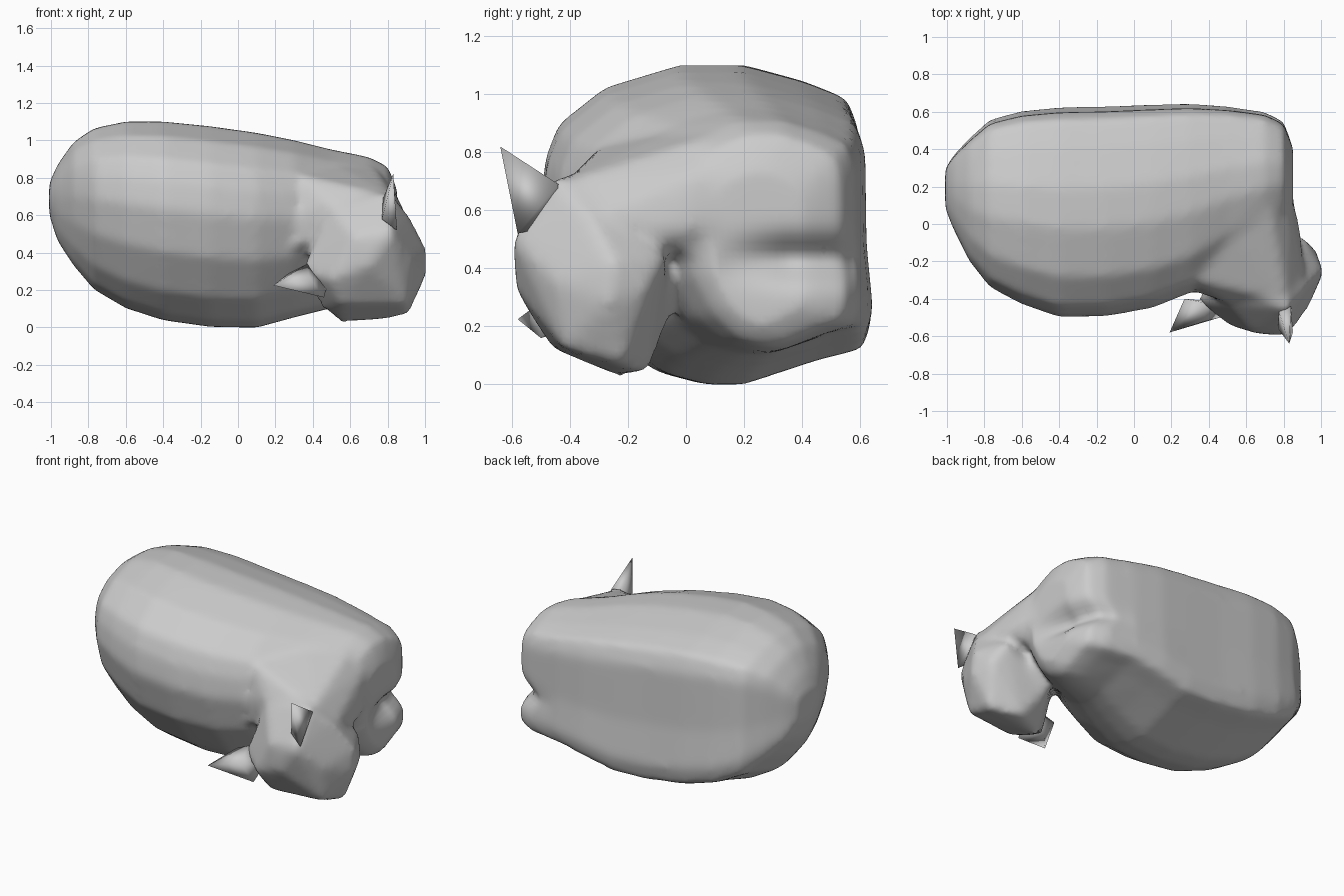
import bpy, bmesh, math
from mathutils import Vector

if "Cube" in bpy.data.objects:
    bpy.data.objects.remove(bpy.data.objects["Cube"])

# full body cross-section (y, z), flat on the back side
PROFILE = [(-.50, .62), (-.485, .77), (-.44, .89), (-.28, 1.02), (-.02, 1.1), (.2, 1.1),
           (.42, 1.04), (.57, .98), (.61, .87), (.615, .5), (.64, .24), (.61, .13),
           (.45, .09), (.18, 0), (.05, 0), (-.1, .04), (-.27, .16), (-.43, .38)]
# x, ymin, ymax, zmin, zmax
STATIONS = [(-1.01, .08, .30, .60, .77), (-.965, -.03, .37, .46, .87), (-.88, -.2, .46, .33, .99),
            (-.77, -.34, .56, .2, 1.065), (-.6, -.43, .605, .1, 1.1), (-.4, -.5, .625, .035, 1.1),
            (-.15, -.495, .63, .0, 1.075), (.1, -.45, .64, -.005, 1.04), (.3, -.37, .645, .05, 1.0),
            (.5, -.22, .63, .1, .95), (.7, -.1, .60, .11, .91), (.8, -.02, .55, .13, .86),
            (.85, .07, .42, .2, .74)]
HEAD = [(.45, -.3, .1), (.55, -.22, .02), (.91, -.22, .06), (.75, -.13, .04), (.55, -.46, .12),
        (.9, -.42, .12), (1.01, -.27, .28), (1.01, -.25, .42), (.97, -.13, .32), (.93, -.45, .35),
        (.91, -.07, .44), (.91, -.35, .61), (.5, -.54, .25), (.7, -.59, .33), (.82, -.6, .5),
        (.63, -.58, .48), (.34, -.41, .3), (.82, -.45, .72), (.5, -.43, .64), (.45, -.15, .5),
        (.6, -.05, .25), (.55, -.3, .74)]
NECK = [(.82, -.42, .7), (.5, -.42, .66), (.32, -.36, .6), (.3, -.3, .82), (.6, -.14, .83),
        (.72, .15, .88), (.83, .12, .75), (.86, .1, .55), (.9, -.08, .52), (.91, -.3, .58),
        (.3, -.34, .42), (.5, .1, .45), (.35, .1, .95), (.8, .05, .42)]


def ring(bm, st):
    x, y0, y1, z0, z1 = st
    return [bm.verts.new((x, y0 + (y + .5) / 1.14 * (y1 - y0), z0 + z / 1.1 * (z1 - z0)))
            for y, z in PROFILE]


def add_hull(bm, points):
    part = bmesh.new()
    for p in points:
        part.verts.new(p)
    res = bmesh.ops.convex_hull(part, input=part.verts)
    junk = [e for e in res["geom_interior"] + res["geom_unused"] if isinstance(e, bmesh.types.BMVert)]
    if junk:
        bmesh.ops.delete(part, geom=list(set(junk)), context='VERTS')
    bmesh.ops.recalc_face_normals(part, faces=part.faces)
    me = bpy.data.meshes.new("part")
    part.to_mesh(me)
    part.free()
    bm.from_mesh(me)
    bpy.data.meshes.remove(me)


def make_object(bm, name):
    me = bpy.data.meshes.new(name)
    bm.to_mesh(me)
    bm.free()
    ob = bpy.data.objects.new(name, me)
    bpy.context.collection.objects.link(ob)
    return ob


# curled body loft plus head and neck masses
bm = bmesh.new()
rings = [ring(bm, s) for s in STATIONS]
n = len(PROFILE)
for a, b in zip(rings, rings[1:]):
    for i in range(n):
        bm.faces.new((a[i], a[(i + 1) % n], b[(i + 1) % n], b[i]))
bm.faces.new(rings[0])
bm.faces.new(rings[-1])
bmesh.ops.recalc_face_normals(bm, faces=bm.faces)
add_hull(bm, HEAD)
add_hull(bm, NECK)
body = make_object(bm, "curled_body")

# fuse the masses into one soft skin
m = body.modifiers.new("fuse", 'REMESH')
m.mode = 'VOXEL'
m.voxel_size = .025
m = body.modifiers.new("soften", 'SMOOTH')
m.factor = .5
m.iterations = 8
dg = bpy.context.evaluated_depsgraph_get()
skin = bpy.data.meshes.new_from_object(body.evaluated_get(dg))
body.modifiers.clear()
body.data = skin

# crease between shoulder and folded leg
for v in skin.vertices:
    if v.co.x > .5 and v.co.y > .1:
        side = min(1, (v.co.y - .1) / .25)
        w = math.exp(-((v.co.z - .43) / .07) ** 2) * side
        v.co.x -= .09 * w * min(1, (v.co.x - .5) / .25)
lowest = min(v.co.z for v in skin.vertices)
for v in skin.vertices:
    v.co.z -= lowest * max(0, 1 - v.co.z)
for p in skin.polygons:
    p.use_smooth = True

# pointed ears
EARS = {
    "upper_ear": [(.83, -.64, .82), (.775, -.47, .69), (.84, -.44, .69), (.77, -.56, .58),
                  (.85, -.58, .52), (.79, -.45, .55)],
    "lower_ear": [(.19, -.58, .225), (.27, -.40, .29), (.37, -.42, .34), (.38, -.52, .27),
                  (.46, -.50, .16), (.34, -.41, .19), (.48, -.42, .24)],
}
for name, pts in EARS.items():
    bm = bmesh.new()
    add_hull(bm, pts)
    ear = make_object(bm, name)
    for p in ear.data.polygons:
        p.use_smooth = True
